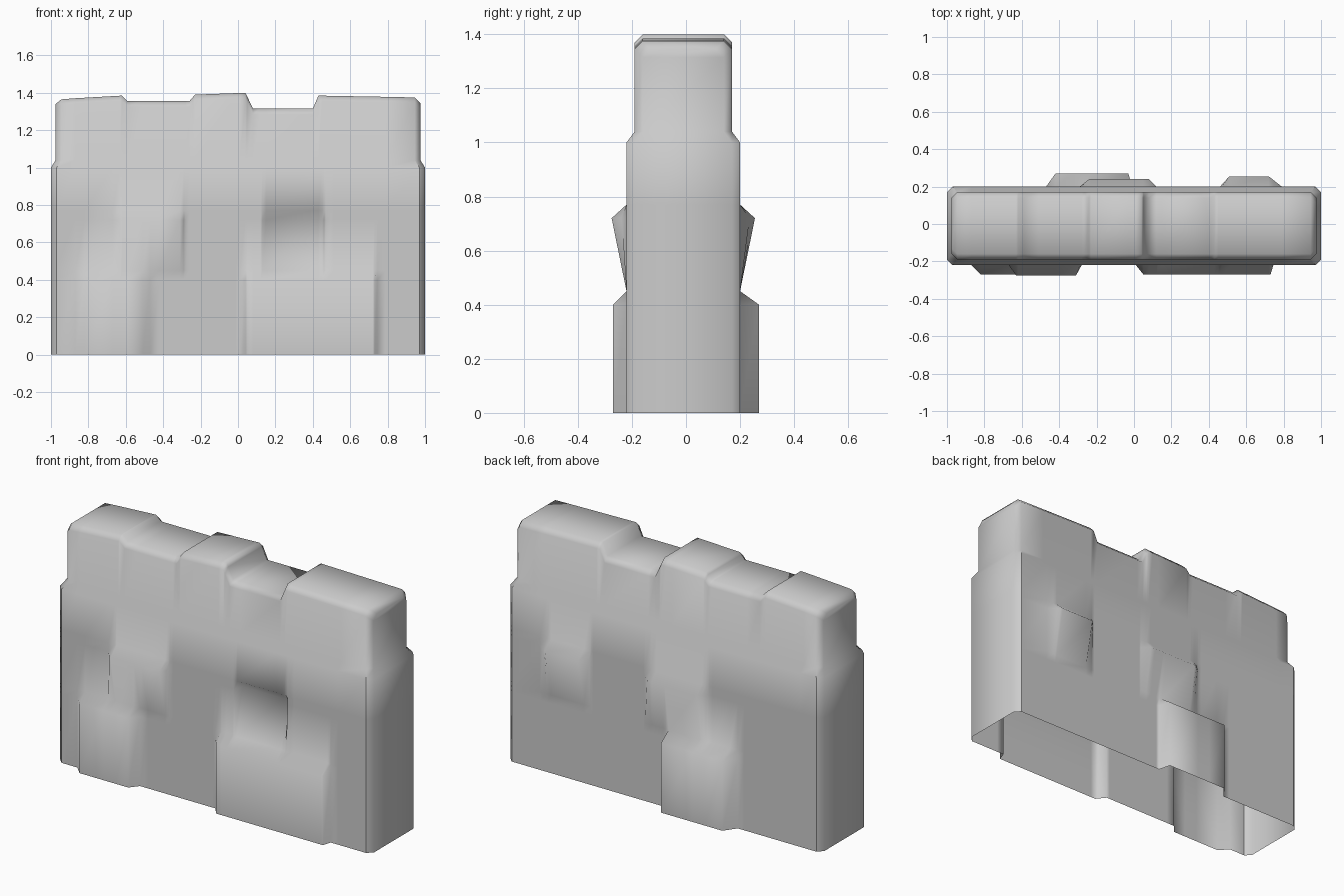
import bpy
import bmesh

cube = bpy.data.objects.get("Cube")
if cube:
    bpy.data.objects.remove(cube, do_unlink=True)

stone = bpy.data.materials.new("grey stone")
stone.use_nodes = True
grey = (0.6, 0.6, 0.6, 1)
stone.diffuse_color = grey
bsdf = stone.node_tree.nodes["Principled BSDF"]
bsdf.inputs["Base Color"].default_value = grey
bsdf.inputs["Roughness"].default_value = 0.8

# Broken top outline of the wall (x, z)
TOP = [(-1, 1.34), (-0.97, 1.365), (-0.62, 1.385), (-0.59, 1.355), (-0.26, 1.355),
       (-0.23, 1.39), (0.04, 1.4), (0.08, 1.315), (0.4, 1.315), (0.43, 1.385),
       (0.97, 1.375), (1, 1.345)]

# Raised or sunken stones: base start, face start, face end, base end, depth
FRONT_LOW = [(-0.87, -0.82, -0.51, -0.47, 0.05), (0.01, 0.05, 0.73, 0.745, 0.05)]
FRONT_HIGH = [(-0.67, -0.63, -0.31, -0.28, 0.055), (0.13, 0.15, 0.45, 0.47, -0.05)]
BACK_LOW = [(-0.47, -0.42, -0.03, -0.01, 0.07)]
BACK_HIGH = [(-0.29, -0.24, 0.08, 0.12, 0.04), (0.46, 0.51, 0.72, 0.79, 0.055)]


def interpolate(points, x):
    for (xa, za), (xb, zb) in zip(points, points[1:]):
        if xa <= x <= xb:
            return za + (zb - za) * (x - xa) / (xb - xa)
    return points[-1][1]


def relief(stones, x):
    for a, b, c, d, depth in stones:
        if a < x < d:
            return interpolate([(a, 0), (b, depth), (c, depth), (d, 0)], x)
    return 0


def side(x, sign, base, low, high):
    """One wall face at station x, from the ground up to the top chamfer."""
    top = interpolate(TOP, x)
    shift = 0.03 if abs(x) == 1 else 0
    rows = [(0, relief(low, x)), (0.4, relief(low, x)), (0.45, 0),
            (0.72, relief(high, x)), (0.77, 0), (1, 0), (1.04, -0.03),
            (top - 0.03, -0.03), (top, -0.06)]
    points = []
    for z, out in rows:
        px = x
        if z > 1 and abs(x) > 0.9:
            px = x - (0.025 if x > 0 else -0.025)
        points.append((px, sign * (base + out - shift), z))
    return points


# Wall: cross-sections lofted along x, open underneath
stations = {p[0] for p in TOP}
for group in (FRONT_LOW, FRONT_HIGH, BACK_LOW, BACK_HIGH):
    for item in group:
        stations.update(item[:4])

bm = bmesh.new()
sections = []
for x in sorted(stations):
    ring = side(x, -1, 0.22, FRONT_LOW, FRONT_HIGH)
    ring += reversed(side(x, 1, 0.2, BACK_LOW, BACK_HIGH))
    sections.append([bm.verts.new(p) for p in ring])

for a, b in zip(sections, sections[1:]):
    for i in range(len(a) - 1):
        bm.faces.new((a[i], b[i], b[i + 1], a[i + 1]))

# End faces
for ring, flip in ((sections[0], True), (sections[-1], False)):
    n = len(ring)
    for i in range(n // 2 - 1):
        quad = [ring[i], ring[n - 1 - i], ring[n - 2 - i], ring[i + 1]]
        bm.faces.new(quad[::-1] if flip else quad)

# Smooth stone with crisp upright corners
for face in bm.faces:
    face.smooth = True
for ring in (sections[1], sections[-2]):
    for a, b in zip(ring, ring[1:]):
        if max(a.co.z, b.co.z) < 1.3:
            bm.edges.get((a, b)).smooth = False

mesh = bpy.data.meshes.new("stone_wall")
bm.to_mesh(mesh)
bm.free()
mesh.materials.append(stone)
wall = bpy.data.objects.new("stone_wall", mesh)
bpy.context.collection.objects.link(wall)
